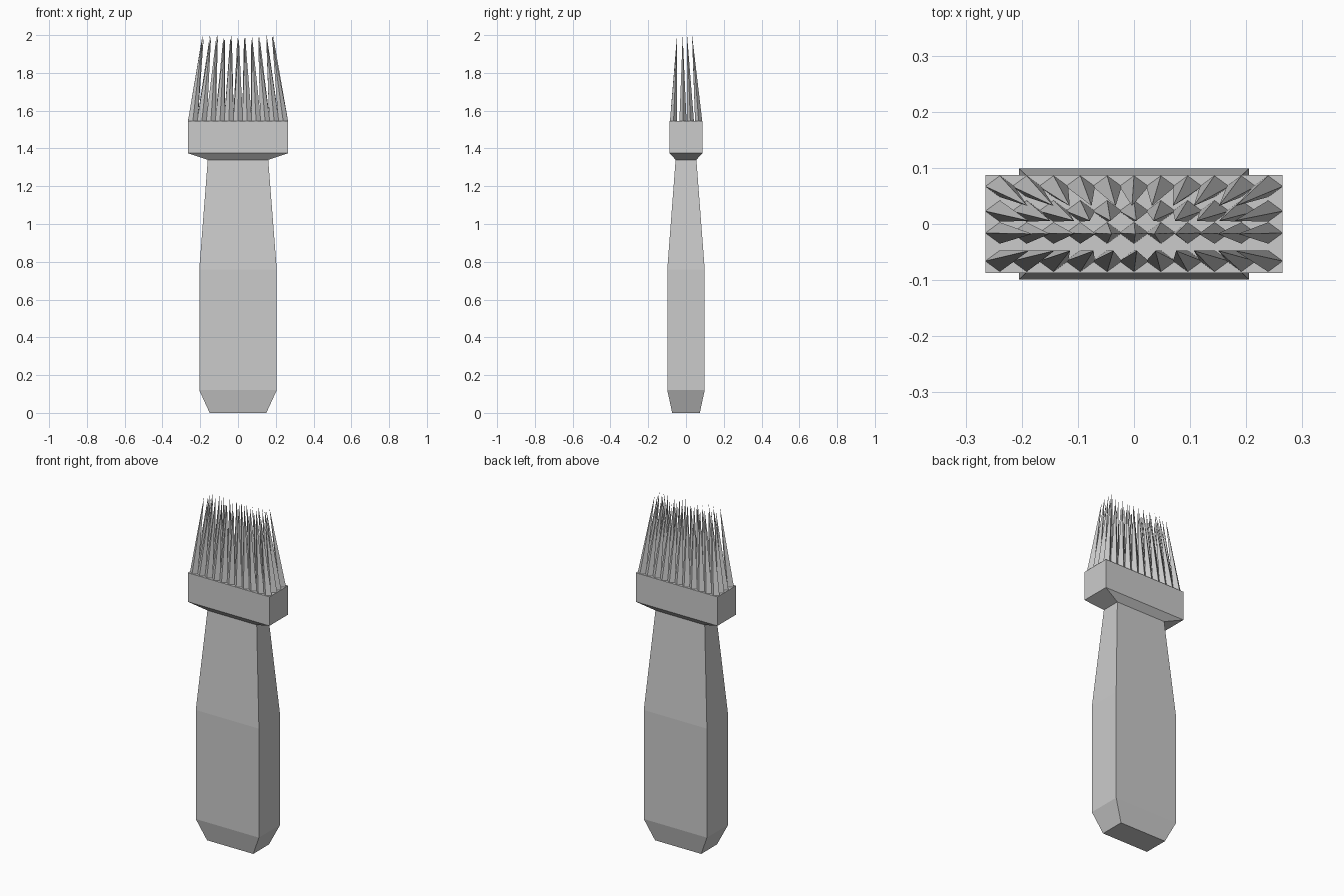
import bpy, random

if "Cube" in bpy.data.objects:
    bpy.data.objects.remove(bpy.data.objects["Cube"])

random.seed(4)


def add_mesh(name, verts, faces):
    mesh = bpy.data.meshes.new(name)
    mesh.from_pydata(verts, [], faces)
    mesh.update()
    obj = bpy.data.objects.new(name, mesh)
    bpy.context.collection.objects.link(obj)
    return obj


def loft(name, sections):
    """Closed rectangular loft through (z, half width, half depth) sections."""
    verts = [(sx * w, sy * d, z) for z, w, d in sections
             for sx, sy in ((-1, -1), (1, -1), (1, 1), (-1, 1))]
    faces = [(3, 2, 1, 0)]
    for k in range(len(sections) - 1):
        a = 4 * k
        for i in range(4):
            j = (i + 1) % 4
            faces.append((a + i, a + j, a + j + 4, a + i + 4))
    top = len(verts) - 4
    faces.append((top, top + 1, top + 2, top + 3))
    return add_mesh(name, verts, faces)


# Handle with tapered butt and neck, flaring into the bristle block
loft("handle", [(0, 0.15, 0.073), (0.12, 0.205, 0.099), (0.76, 0.205, 0.099),
                (1.34, 0.16, 0.055), (1.375, 0.265, 0.087), (1.545, 0.265, 0.087)])

# Bristles: diamond-based spikes leaning toward the middle
verts, faces = [], []
rx, ry, base_z = 0.026, 0.019, 1.545
for col in range(11):
    x = -0.239 + 0.0478 * col
    for y in (-0.066, -0.016, 0.023, 0.067):
        n = len(verts)
        tip = (0.77 * x + random.uniform(-0.006, 0.006), 0.6 * y - 0.008,
               2.0 - random.choice((0, 0.01, 0.02)))
        verts += [(x - rx, y, base_z), (x, y - ry, base_z),
                  (x + rx, y, base_z), (x, y + ry, base_z), tip]
        faces += [(n + i, n + (i + 1) % 4, n + 4) for i in range(4)]
        faces.append((n + 3, n + 2, n + 1, n))
add_mesh("bristles", verts, faces)
